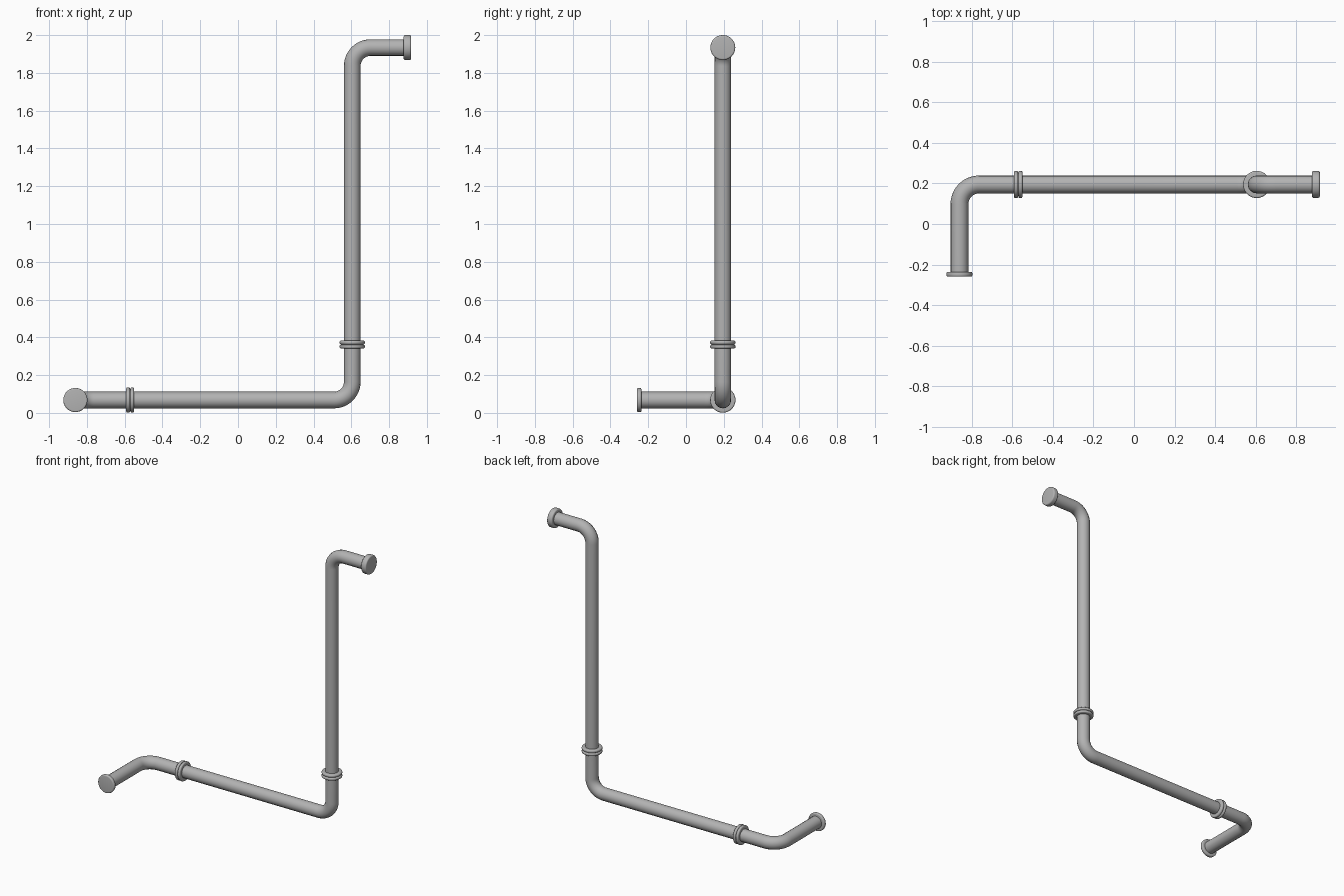
import bpy, bmesh, math
from mathutils import Vector

if "Cube" in bpy.data.objects:
    bpy.data.objects.remove(bpy.data.objects["Cube"], do_unlink=True)

steel = bpy.data.materials.new("grey_steel")
steel.use_nodes = True
GREY = (0.45, 0.45, 0.45, 1)
steel.diffuse_color = GREY
steel.node_tree.nodes["Principled BSDF"].inputs["Base Color"].default_value = GREY

PIPE_R, BEND_R, RIM_R = 0.044, 0.097, 0.067
LOW_Z, TOP_Z, BACK_Y = 0.068, 1.934, 0.195
LEFT_X, RISER_X = -0.861, 0.605


def finish(obj):
    obj.data.materials.clear()
    obj.data.materials.append(steel)
    bpy.ops.object.select_all(action="DESELECT")
    obj.select_set(True)
    bpy.context.view_layer.objects.active = obj
    bpy.ops.object.shade_smooth_by_angle(angle=math.radians(40))


def rounded_path(corners, steps=12):
    """Replace each inner corner with a right-angle arc."""
    pts = [Vector(c) for c in corners]
    path = [pts[0]]
    for a, b, c in zip(pts, pts[1:], pts[2:]):
        u, v = (a - b).normalized(), (c - b).normalized()
        centre = b + (u + v) * BEND_R
        for i in range(steps + 1):
            t = math.pi / 2 * i / steps
            path.append(centre - (v * math.cos(t) + u * math.sin(t)) * BEND_R)
    return path + [pts[-1]]


def pipe(name, corners):
    path = rounded_path(corners)
    curve = bpy.data.curves.new(name, "CURVE")
    curve.dimensions = "3D"
    curve.bevel_depth = PIPE_R
    curve.bevel_resolution = 6
    curve.use_fill_caps = True
    spline = curve.splines.new("POLY")
    spline.points.add(len(path) - 1)
    for point, co in zip(spline.points, path):
        point.co = (*co, 1)
    obj = bpy.data.objects.new(name, curve)
    bpy.context.collection.objects.link(obj)
    bpy.ops.object.select_all(action="DESELECT")
    obj.select_set(True)
    bpy.context.view_layer.objects.active = obj
    bpy.ops.object.convert(target="MESH")
    finish(bpy.context.object)


def rounded_rim(start, end, radius, edge, steps=5):
    """Profile of one disc: (distance along axis, radius) pairs."""
    out = [(start, 0)]
    for centre, turn in ((start + edge, math.pi), (end - edge, math.pi / 2)):
        for i in range(steps + 1):
            t = turn - math.pi / 2 * i / steps
            out.append((centre + edge * math.cos(t),
                        radius - edge + edge * math.sin(t)))
    return out + [(end, 0)]


def lathe(name, location, axis, profiles):
    """Spin the profiles around the given axis."""
    bm = bmesh.new()
    for profile in profiles:
        verts = [bm.verts.new((r, 0, h)) for h, r in profile]
        edges = [bm.edges.new(pair) for pair in zip(verts, verts[1:])]
        bmesh.ops.spin(bm, geom=verts + edges, axis=(0, 0, 1), cent=(0, 0, 0),
                       angle=math.tau, steps=40, use_merge=False)
    bmesh.ops.remove_doubles(bm, verts=bm.verts, dist=0.0001)
    bmesh.ops.recalc_face_normals(bm, faces=bm.faces)
    mesh = bpy.data.meshes.new(name)
    bm.to_mesh(mesh)
    bm.free()
    obj = bpy.data.objects.new(name, mesh)
    obj.location = location
    obj.rotation_euler = Vector(axis).to_track_quat("Z", "Y").to_euler()
    bpy.context.collection.objects.link(obj)
    finish(obj)


# Pipe run: front elbow, long lower pipe with bend, riser with top bend
lower_joint = (-0.571, BACK_Y, LOW_Z)
riser_joint = (RISER_X, BACK_Y, 0.362)
pipe("front_elbow_pipe", [(LEFT_X, -0.245, LOW_Z), (LEFT_X, BACK_Y, LOW_Z), lower_joint])
pipe("lower_pipe", [lower_joint, (RISER_X, BACK_Y, LOW_Z), riser_joint])
pipe("riser_pipe", [riser_joint, (RISER_X, BACK_Y, TOP_Z), (0.89, BACK_Y, TOP_Z)])

# Couplings made of two flanges face to face
pair = [rounded_rim(-0.021, -0.001, RIM_R, 0.008),
        rounded_rim(0.001, 0.021, RIM_R, 0.008),
        [(-0.004, 0.058), (0.004, 0.058)]]
lathe("lower_coupling", lower_joint, (1, 0, 0), pair)
lathe("riser_coupling", riser_joint, (0, 0, 1), pair)

# End flanges
lathe("front_end_flange", (LEFT_X, -0.26, LOW_Z), (0, 1, 0),
      [rounded_rim(0, 0.024, 0.064, 0.008)])
lathe("top_end_flange", (0.917, BACK_Y, TOP_Z), (-1, 0, 0),
      [rounded_rim(0, 0.04, 0.066, 0.009)])
